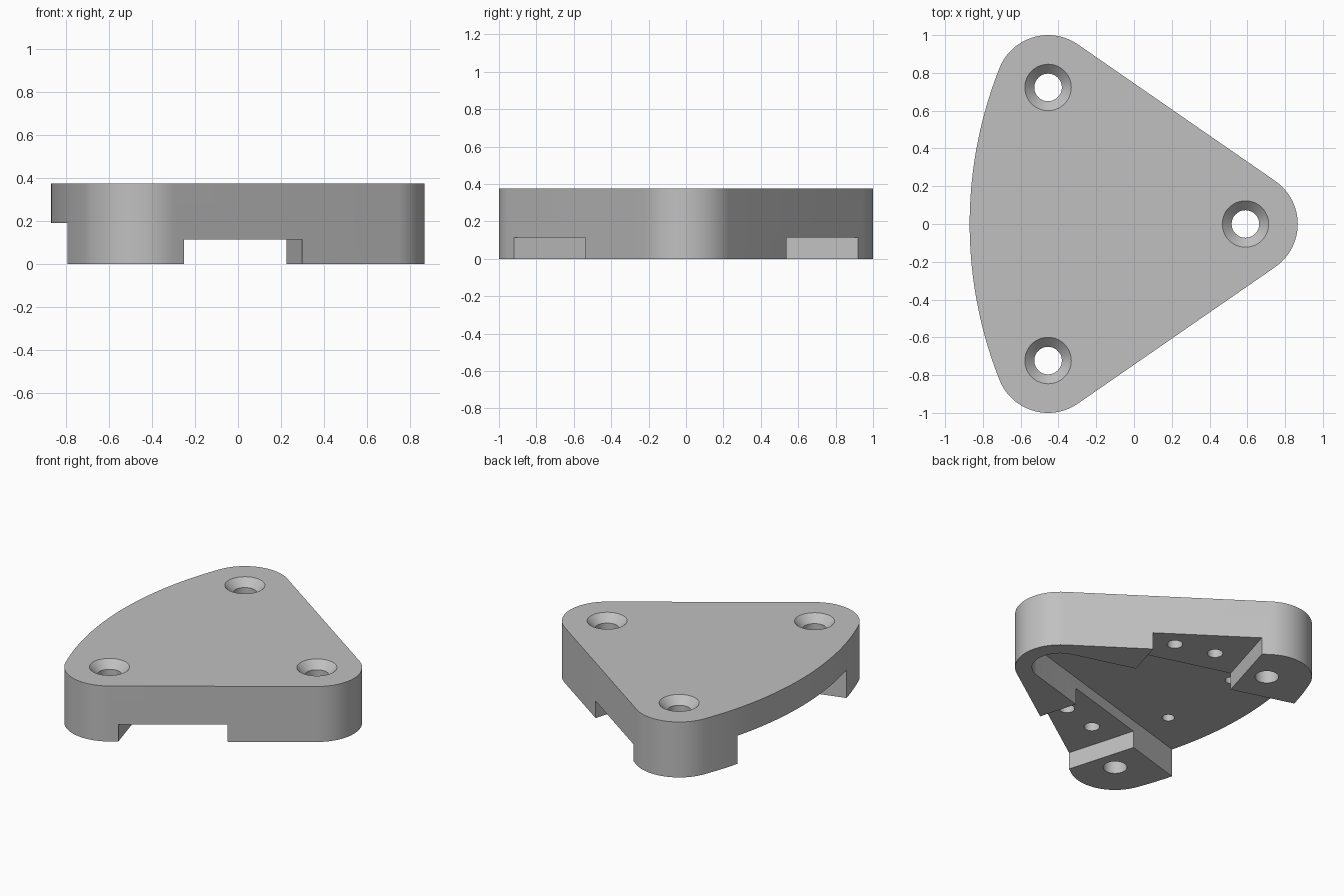
import bpy
import bmesh
from math import sin, cos, pi, atan2, radians
from mathutils import Vector

cube = bpy.data.objects.get("Cube")
if cube:
    bpy.data.objects.remove(cube, do_unlink=True)

HEIGHT = 0.375
CORNER_R = 0.277
FRONT_HOLE = Vector((0.59, 0))
BACK_HOLE = Vector((-0.455, 0.723))
TILT = radians(16.2)      # half opening angle of the channel
CHANNEL_R = 0.173

grey = bpy.data.materials.new("plain grey")
grey.use_nodes = True
grey.diffuse_color = (0.53, 0.53, 0.53, 1)
grey.node_tree.nodes["Principled BSDF"].inputs["Base Color"].default_value = (0.53, 0.53, 0.53, 1)


def arc(center, radius, start, end, steps):
    return [(center[0] + radius * cos(start + (end - start) * i / steps),
             center[1] + radius * sin(start + (end - start) * i / steps))
            for i in range(steps + 1)]


def loft(name, sections):
    """Closed solid through (outline, z) sections with equal point counts."""
    bm = bmesh.new()
    rings = [[bm.verts.new((x, y, z)) for x, y in pts] for pts, z in sections]
    count = len(rings[0])
    for low, high in zip(rings, rings[1:]):
        for i in range(count):
            j = (i + 1) % count
            bm.faces.new((low[i], low[j], high[j], high[i]))
    bm.faces.new(rings[0][::-1])
    bm.faces.new(rings[-1])
    bmesh.ops.recalc_face_normals(bm, faces=bm.faces)
    mesh = bpy.data.meshes.new(name)
    bm.to_mesh(mesh)
    bm.free()
    obj = bpy.data.objects.new(name, mesh)
    bpy.context.collection.objects.link(obj)
    return obj


def cut(name, sections):
    """Subtract a lofted solid from the plate."""
    cutter = loft(name, sections)
    cutter.hide_render = True
    mod = plate.modifiers.new(name, 'BOOLEAN')
    mod.operation = 'DIFFERENCE'
    mod.solver = 'EXACT'
    mod.object = cutter
    bpy.ops.object.modifier_apply(modifier=name)
    bpy.data.objects.remove(cutter, do_unlink=True)


def circle(center, radius, steps=48):
    return arc(center, radius, 0, 2 * pi, steps)[:-1]


# Rounded triangular plate with a bowed back edge
back_r = 2.24
bow_center = Vector((back_r - 0.87, 0))
edge = BACK_HOLE - FRONT_HOLE
side = atan2(-edge.x, edge.y)             # direction square to the straight side
bow = BACK_HOLE - bow_center
bow_angle = atan2(bow.y, bow.x)
outline = arc(FRONT_HOLE, CORNER_R, -side, side, 24)
outline += arc(BACK_HOLE, CORNER_R, side, bow_angle, 24)
outline += arc(bow_center, back_r, bow_angle, 2 * pi - bow_angle, 40)[1:-1]
outline += arc((BACK_HOLE.x, -BACK_HOLE.y), CORNER_R, -bow_angle, -side, 24)
plate = loft("mounting_plate", [(outline, 0), (outline, HEIGHT)])
plate.data.materials.append(grey)
bpy.context.view_layer.objects.active = plate
plate.select_set(True)


def along(s, t, sign):
    """Point at s along and t outward from the channel axis on one side."""
    return (FRONT_HOLE.x + s * cos(TILT) - t * sin(-TILT),
            sign * (-s * sin(TILT) + t * cos(TILT)))


# Tapered channel under the plate, open at the bowed edge
end = pi / 2 - TILT
channel = arc(FRONT_HOLE, CHANNEL_R, -end, end, 24)
channel += [along(-1.8, CHANNEL_R, 1), along(-1.8, CHANNEL_R, -1)]
cut("channel_cutter", [(channel, -0.1), (channel, 0.19)])

# Cross slots through both side rails, with their blind screw holes
for sign in (1, -1):
    slot = [along(s, t, sign) for s, t in
            ((-1.065, 0.1), (-0.43, 0.1), (-0.43, 0.9), (-1.065, 0.9))]
    cut("slot_cutter", [(slot, -0.1), (slot, 0.115)])
    for x, y, radius, top in ((-0.155, 0.587, 0.048, 0.26),
                              (0.105, 0.515, 0.048, 0.26),
                              (-0.526, 0.3, 0.038, 0.29)):
        pilot = circle((x, sign * y), radius, 32)
        cut("pilot_cutter", [(pilot, 0.05), (pilot, top)])

# Countersunk through holes
for x, y in (FRONT_HOLE, BACK_HOLE, (BACK_HOLE.x, -BACK_HOLE.y)):
    bore, rim = circle((x, y), 0.073), circle((x, y), 0.133)
    cut("screw_cutter", [(bore, -0.1), (bore, HEIGHT - 0.05), (rim, HEIGHT + 0.01)])

bpy.ops.object.shade_smooth_by_angle(angle=radians(30))
